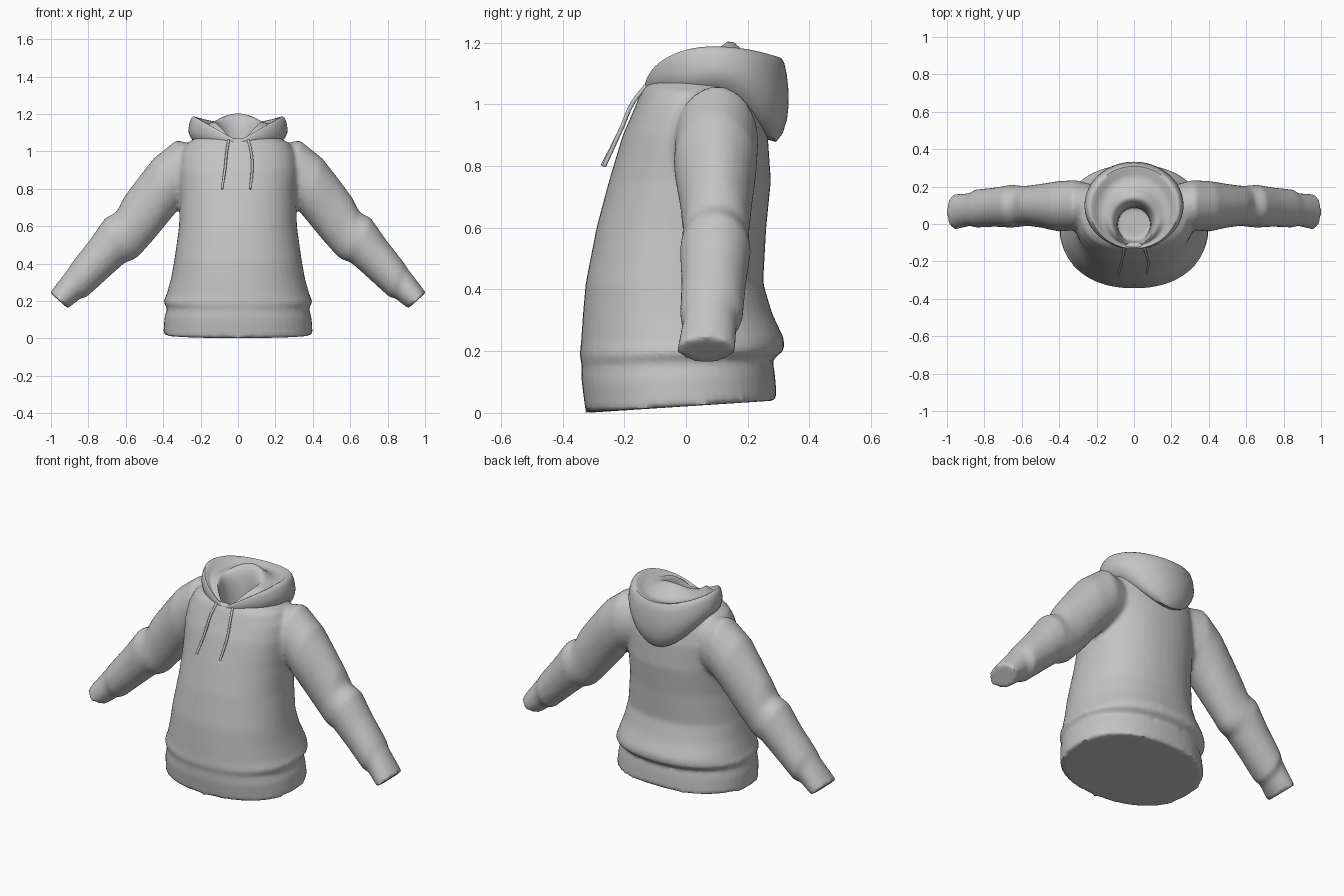
import bpy, bmesh
from math import sin, cos, pi
from mathutils import Vector

cube = bpy.data.objects.get("Cube")
if cube:
    bpy.data.objects.remove(cube)

fabric = bpy.data.materials.new("grey_fabric")
fabric.use_nodes = True
GREY = (0.55, 0.55, 0.55, 1)
fabric.diffuse_color = GREY
fabric.node_tree.nodes["Principled BSDF"].inputs["Base Color"].default_value = GREY


def power(v, p):
    return abs(v) ** p * (1 if v >= 0 else -1)


def loft(bm, rings, cap=True):
    """Bridge closed rings of points into a tube."""
    loops = [[bm.verts.new(p) for p in ring] for ring in rings]
    n = len(loops[0])
    for a, b in zip(loops, loops[1:]):
        for i in range(n):
            j = (i + 1) % n
            bm.faces.new((a[i], a[j], b[j], b[i]))
    if cap:
        bm.faces.new(loops[0])
        bm.faces.new(loops[-1])


def make_object(name, bm):
    bmesh.ops.recalc_face_normals(bm, faces=bm.faces)
    mesh = bpy.data.meshes.new(name)
    bm.to_mesh(mesh)
    bm.free()
    obj = bpy.data.objects.new(name, mesh)
    bpy.context.collection.objects.link(obj)
    return obj


def finish(obj, angle):
    """Bake modifiers, shade and colour."""
    bpy.ops.object.select_all(action="DESELECT")
    bpy.context.view_layer.objects.active = obj
    obj.select_set(True)
    bpy.ops.object.convert(target="MESH")
    bpy.ops.object.shade_smooth_by_angle(angle=angle)
    obj.data.materials.clear()
    obj.data.materials.append(fabric)


# Torso: height, half width, front y, back y; the top dips into the neck
TORSO = [
    (0.0, .4, -.325, .295), (.1, .393, -.338, .288), (.155, .378, -.338, .28),
    (.185, .4, -.345, .318), (.23, .382, -.34, .318), (.32, .358, -.334, .28),
    (.42, .34, -.325, .25), (.6, .315, -.29, .26), (.75, .312, -.25, .275),
    (.9, .32, -.205, .265), (.98, .31, -.17, .245), (1.04, .28, -.145, .225),
    (1.075, .22, -.12, .2), (1.06, .15, -.1, .15), (.96, .09, -.09, .09)]

# Sleeve: top x, z, bottom x, z, front y, back y
SLEEVE = [
    (.18, 1.03, .18, .76, .0, .2), (.33, 1.06, .3, .71, -.035, .235),
    (.45, .965, .36, .64, -.04, .23), (.54, .85, .45, .53, -.02, .215),
    (.61, .755, .53, .44, -.01, .205), (.65, .675, .56, .42, -.015, .205),
    (.71, .645, .605, .405, -.02, .21), (.79, .53, .7, .32, -.015, .195),
    (.88, .415, .81, .22, -.02, .185), (.91, .37, .84, .215, -.01, .165),
    (1.005, .245, .91, .16, -.03, .16)]


def torso_ring(z, rx, yf, yb, n=48):
    pts = []
    for i in range(n):
        t = 2 * pi * i / n
        y = (yf + yb) / 2 + (yb - yf) / 2 * power(sin(t), .9)
        tilt = max(0, 1 - z / .3) * .065 * (y - yf)
        pts.append((rx * power(cos(t), .9), y, z + tilt))
    return pts


def sleeve_ring(side, tx, tz, bx, bz, yf, yb, n=24):
    top, low = Vector((tx * side, 0, tz)), Vector((bx * side, 0, bz))
    mid, half = (top + low) / 2, (top - low) / 2
    return [mid + half * cos(t) + Vector((0, (yf + yb) / 2 + (yb - yf) / 2 * sin(t), 0))
            for t in (2 * pi * i / n for i in range(n))]


bm = bmesh.new()
loft(bm, [torso_ring(*r) for r in TORSO])
for side in (1, -1):
    loft(bm, [sleeve_ring(side, *r) for r in SLEEVE])
body = make_object("sweatshirt_body", bm)

# Fuse the torso and sleeves into one soft garment
fuse = body.modifiers.new("fuse", "REMESH")
fuse.mode = "VOXEL"
fuse.voxel_size = .013
relax = body.modifiers.new("relax", "SMOOTH")
relax.factor = .5
relax.iterations = 4
finish(body, .9)

# Hood loops, outside to neck: half width, front y, back y, z at front, side, back
HOOD = [
    (.21, -.10, .24, 1.0, 1.03, .91), (.25, -.12, .295, 1.02, 1.065, .85),
    (.268, -.132, .335, 1.03, 1.10, .95), (.265, -.138, .335, 1.04, 1.14, 1.05),
    (.25, -.135, .32, 1.055, 1.19, 1.15), (.225, -.13, .3, 1.055, 1.19, 1.155),
    (.185, -.12, .24, 1.04, 1.14, 1.12), (.14, -.115, .17, 1.035, 1.155, 1.19),
    (.115, -.11, .135, 1.03, 1.165, 1.22), (.095, -.105, .1, 1.015, 1.11, 1.15),
    (.088, -.1, .09, .99, 1.03, 1.04), (.085, -.09, .085, .93, .93, .93)]


def hood_ring(rx, yf, yb, front, side, back, n=40):
    pts = []
    for i in range(n):
        t = 2 * pi * i / n
        c, s = cos(t), abs(sin(t))
        if c > 0:
            z = side + (front - side) * (1 - s)
        else:
            z = side + (back - side) * c * c
        pts.append((rx * sin(t), (yf + yb) / 2 - (yb - yf) / 2 * c, z))
    return pts


bm = bmesh.new()
loft(bm, [hood_ring(*r) for r in HOOD], cap=False)
hood = make_object("hood", bm)
hood.modifiers.new("soften", "SUBSURF").levels = 1
finish(hood, 1.0)

# Drawstrings hanging from the neck
CORDS = {
    "right_drawstring": [(-.05, -.13, 1.06), (-.06, -.175, 1.0), (-.068, -.21, .92), (-.085, -.27, .8)],
    "left_drawstring": [(.055, -.13, 1.06), (.07, -.175, 1.0), (.076, -.21, .92), (.066, -.265, .8)]}
for name, path in CORDS.items():
    curve = bpy.data.curves.new(name, "CURVE")
    curve.dimensions = "3D"
    curve.bevel_depth = .007
    curve.bevel_resolution = 2
    curve.use_fill_caps = True
    spline = curve.splines.new("BEZIER")
    spline.bezier_points.add(len(path) - 1)
    for point, co in zip(spline.bezier_points, path):
        point.co = co
        point.handle_left_type = point.handle_right_type = "AUTO"
    cord = bpy.data.objects.new(name, curve)
    bpy.context.collection.objects.link(cord)
    finish(cord, .8)
